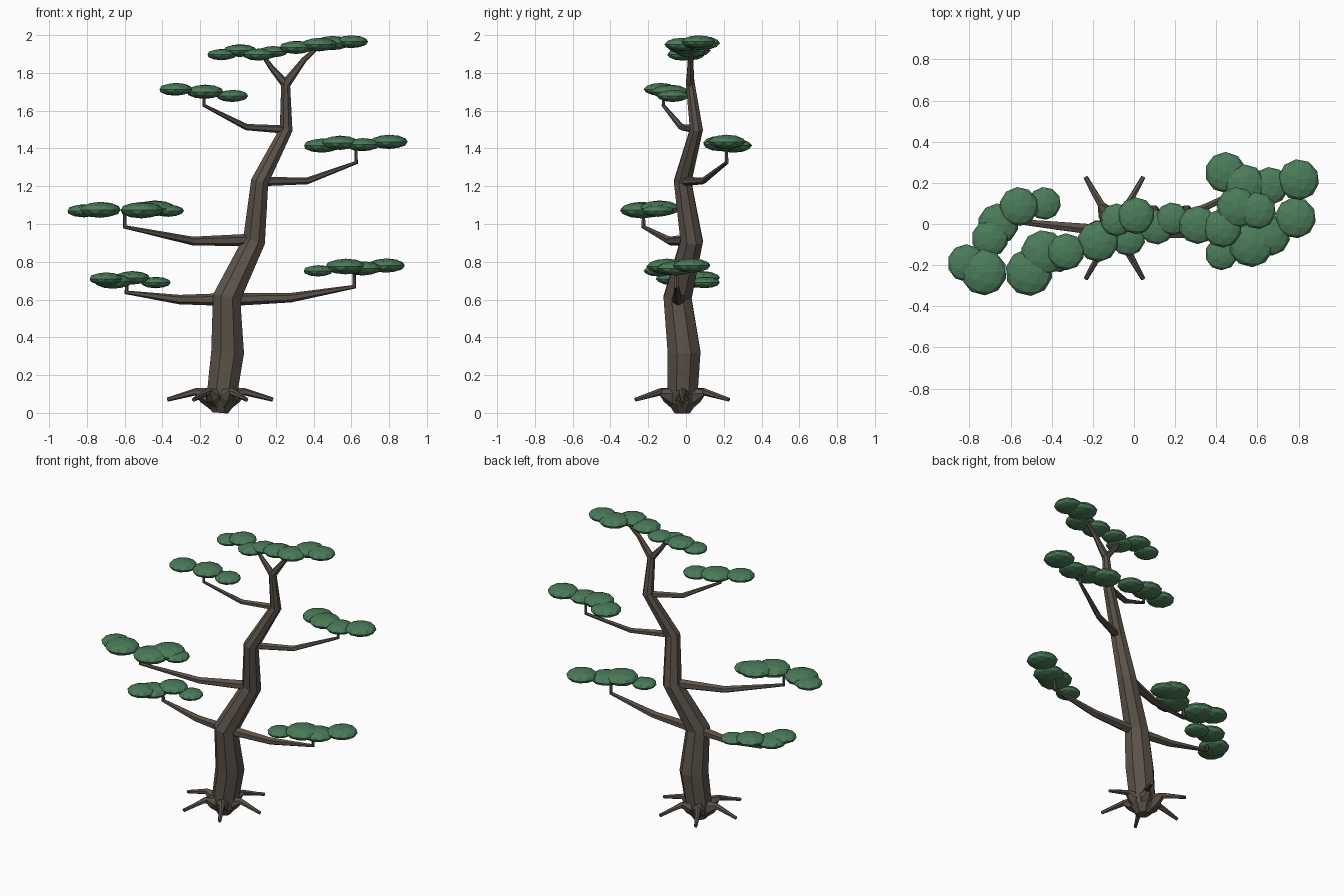
import bpy, bmesh, math
from mathutils import Vector, Matrix


def material(name, color):
    m = bpy.data.materials.new(name)
    m.diffuse_color = (*color, 1)
    return m


BARK = material("bark", (0.105, 0.085, 0.068))
LEAF = material("foliage", (0.07, 0.20, 0.10))


def finish(name, bm, mat):
    bmesh.ops.recalc_face_normals(bm, faces=bm.faces)
    me = bpy.data.meshes.new(name)
    bm.to_mesh(me)
    bm.free()
    me.materials.append(mat)
    ob = bpy.data.objects.new(name, me)
    bpy.context.collection.objects.link(ob)
    return ob


def tube(name, points, sides):
    """Faceted tapered tube through (x, y, z, radius) points."""
    bm = bmesh.new()
    pos = [Vector(p[:3]) for p in points]
    rings = []
    for i, p in enumerate(points):
        tan = Vector()
        if i > 0:
            tan += (pos[i] - pos[i - 1]).normalized()
        if i < len(pos) - 1:
            tan += (pos[i + 1] - pos[i]).normalized()
        tan.normalize()
        u = Vector((0, 1, 0))
        u = (u - tan * u.dot(tan)).normalized()
        v = tan.cross(u)
        ring = []
        for k in range(sides):
            a = math.tau * (k + 0.5) / sides
            ring.append(bm.verts.new(pos[i] + (u * math.cos(a) + v * math.sin(a)) * p[3]))
        rings.append(ring)
    for a, b in zip(rings, rings[1:]):
        for k in range(sides):
            j = (k + 1) % sides
            bm.faces.new((a[k], a[j], b[j], b[k]))
    bm.faces.new(rings[0])
    bm.faces.new(rings[-1])
    return finish(name, bm, BARK)


def pad(name, blobs, thick=0.034):
    """Cloud of flattened faceted blobs, each (x, y, z, radius)."""
    bm = bmesh.new()
    for i, (x, y, z, r) in enumerate(blobs):
        mat = (Matrix.Translation((x, y, z)) @ Matrix.Rotation(i * 1.3, 4, 'Z')
               @ Matrix.Diagonal((r, r, thick * r / 0.09, 1)))
        bmesh.ops.create_icosphere(bm, subdivisions=2, radius=1, matrix=mat)
    return finish(name, bm, LEAF)


# Winding trunk
tube("trunk", [(-0.095, -0.02, 0.0, 0.045), (-0.09, -0.02, 0.06, 0.085),
               (-0.055, -0.01, 0.32, 0.094), (-0.06, -0.045, 0.61, 0.08),
               (0.085, 0.03, 0.91, 0.064), (0.115, -0.018, 1.225, 0.05),
               (0.255, 0.055, 1.5, 0.037), (0.252, 0.022, 1.75, 0.025)], 8)

# Six spreading roots
for i in range(6):
    a = math.radians(60 * i)
    c, s = math.cos(a), math.sin(a)
    prof = [(0.02, 0.05, 0.045), (0.085, 0.095, 0.042),
            (0.13, 0.112, 0.02), (0.28, 0.07, 0.011)]
    tube(f"root_{i + 1}", [(-0.095 + d * c, -0.02 + d * s * 1.02, z, r)
                           for d, z, r in prof], 6)

# Branches: start, elbow, tip, stem top
branches = {
    "low_left": [(-0.06, -0.04, 0.6, 0.034), (-0.31, -0.015, 0.6, 0.025),
                 (-0.59, 0.015, 0.638, 0.013), (-0.59, 0.015, 0.70, 0.009)],
    "low_right": [(-0.06, -0.04, 0.6, 0.036), (0.28, -0.045, 0.61, 0.025),
                  (0.615, -0.05, 0.668, 0.013), (0.615, -0.05, 0.77, 0.009)],
    "mid_left": [(0.085, 0.03, 0.915, 0.034), (-0.24, -0.085, 0.91, 0.023),
                 (-0.6, -0.225, 0.985, 0.012), (-0.6, -0.225, 1.08, 0.009)],
    "mid_right": [(0.115, -0.018, 1.225, 0.025), (0.365, 0.09, 1.228, 0.018),
                  (0.625, 0.215, 1.325, 0.011), (0.625, 0.215, 1.43, 0.008)],
    "high_left": [(0.255, 0.055, 1.5, 0.022), (0.045, -0.025, 1.513, 0.017),
                  (-0.18, -0.12, 1.628, 0.01), (-0.18, -0.12, 1.69, 0.008)],
    "top_left": [(0.252, 0.022, 1.74, 0.024), (0.175, 0.02, 1.83, 0.015),
                 (0.12, 0.015, 1.91, 0.009)],
    "top_right": [(0.252, 0.022, 1.74, 0.026), (0.35, 0.025, 1.87, 0.015),
                  (0.44, 0.035, 1.95, 0.009)],
}
for n, pts in branches.items():
    tube("branch_" + n, pts, 6)

# Foliage pads
pad("foliage_low_left", [(-0.70, -0.07, 0.71, 0.09), (-0.66, 0.0, 0.695, 0.10),
                         (-0.56, 0.085, 0.715, 0.095), (-0.435, 0.10, 0.69, 0.08)])
pad("foliage_low_right", [(0.425, -0.145, 0.752, 0.08), (0.57, -0.10, 0.775, 0.11),
                          (0.66, -0.055, 0.765, 0.10), (0.785, 0.03, 0.78, 0.10)])
pad("foliage_mid_left", [(-0.815, -0.19, 1.07, 0.092), (-0.73, -0.235, 1.075, 0.112),
                         (-0.51, -0.235, 1.073, 0.115), (-0.44, -0.14, 1.083, 0.11),
                         (-0.37, -0.15, 1.07, 0.085)])
pad("foliage_mid_right", [(0.445, 0.25, 1.415, 0.10), (0.54, 0.19, 1.43, 0.10),
                          (0.66, 0.185, 1.42, 0.092), (0.80, 0.215, 1.435, 0.10)])
pad("foliage_high_left", [(-0.33, -0.135, 1.713, 0.09), (-0.175, -0.085, 1.70, 0.10),
                          (-0.03, -0.07, 1.678, 0.085)])
pad("foliage_top_left", [(-0.085, 0.02, 1.897, 0.08), (0.01, 0.04, 1.918, 0.09),
                         (0.11, -0.015, 1.897, 0.085), (0.185, 0.025, 1.912, 0.08)])
pad("foliage_top_right", [(0.31, -0.005, 1.935, 0.093), (0.43, -0.02, 1.95, 0.095),
                          (0.50, 0.08, 1.958, 0.10), (0.60, 0.065, 1.965, 0.09)])
